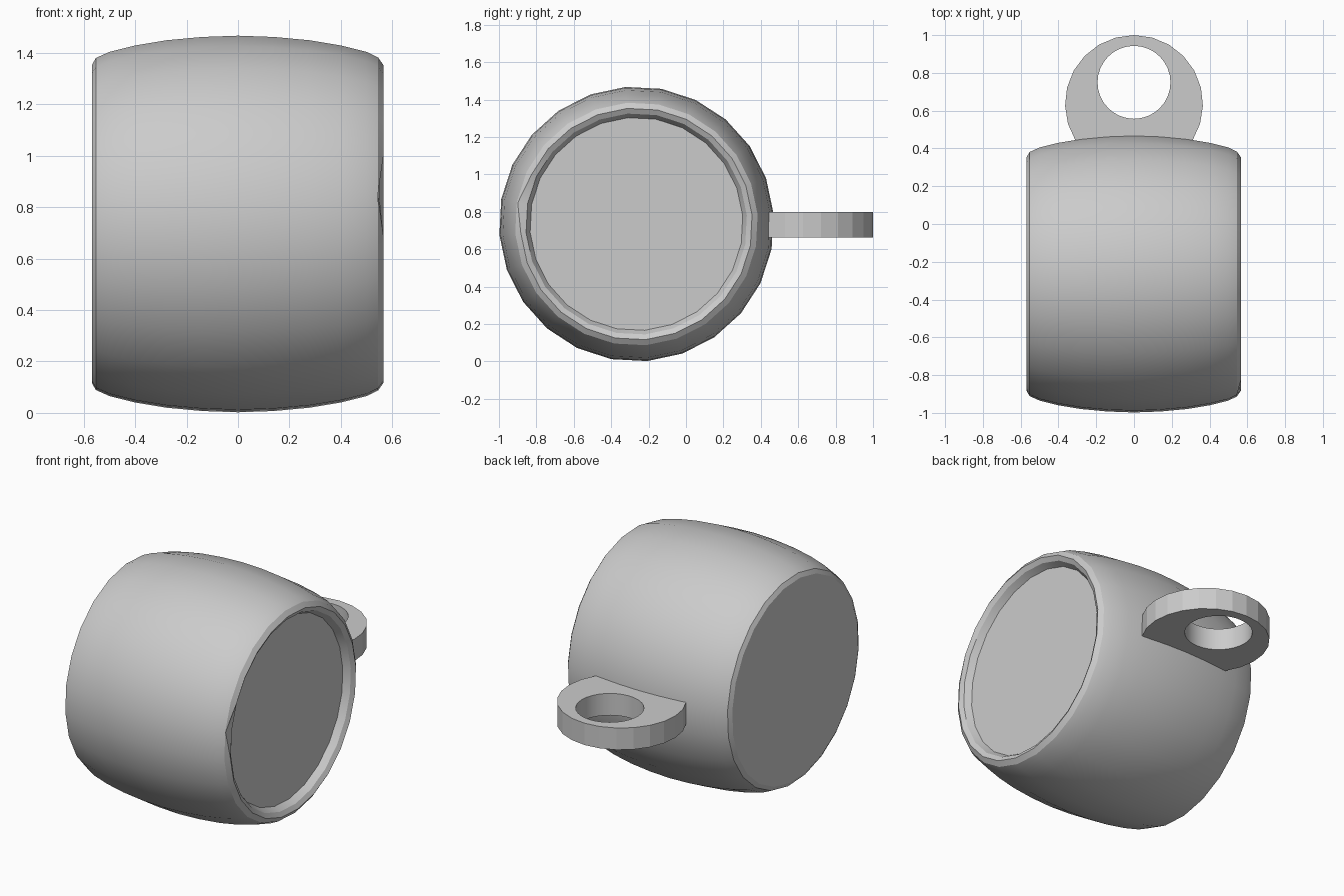
import bpy
import bmesh
from math import sin, cos, radians

cube = bpy.data.objects.get("Cube")
if cube:
    bpy.data.objects.remove(cube)

# Single material
grey = bpy.data.materials.new("plain_grey")
grey.use_nodes = True
color = (0.6, 0.6, 0.6, 1)
grey.diffuse_color = color
grey.node_tree.nodes["Principled BSDF"].inputs["Base Color"].default_value = color


def finish(name, bm, angle):
    """Turn a bmesh into a named object, smooth below the given angle."""
    bmesh.ops.recalc_face_normals(bm, faces=bm.faces)
    mesh = bpy.data.meshes.new(name)
    bm.to_mesh(mesh)
    bm.free()
    mesh.materials.append(grey)
    obj = bpy.data.objects.new(name, mesh)
    bpy.context.collection.objects.link(obj)
    mesh.shade_smooth()
    mesh.set_sharp_from_angle(angle=radians(angle))
    return obj


# Barrel-shaped cup lying along x: (x, radius) from closed base to recessed disc
SIDES = 24
CENTER_Y, CENTER_Z = -0.265, 0.735
profile = [(-0.568, 0.622), (-0.553, 0.648), (-0.5, 0.672), (-0.4, 0.697),
           (-0.28, 0.717), (-0.14, 0.73), (0, 0.735), (0.14, 0.73),
           (0.28, 0.717), (0.4, 0.697), (0.5, 0.672), (0.545, 0.65),
           (0.566, 0.62), (0.55, 0.592), (0.51, 0.57)]
RIM = 12
CHIP = 19  # rim corner that is broken away on the front side

bm = bmesh.new()
rings = []
for x, r in profile:
    ring = []
    for i in range(SIDES):
        a = radians(-4.5 + 360 / SIDES * i)
        ring.append(bm.verts.new((x, CENTER_Y + r * sin(a), CENTER_Z + r * cos(a))))
    rings.append(ring)
for lower, upper in zip(rings, rings[1:]):
    for i in range(SIDES):
        j = (i + 1) % SIDES
        bm.faces.new((lower[i], lower[j], upper[j], upper[i]))
bm.faces.new(rings[0])
bm.faces.new(rings[-1])
rings[RIM][CHIP].co.x -= 0.022
rings[RIM][CHIP].co.y -= 0.025
finish("cup_body", bm, 25)

# Flat ring handle: trimmed outer arc with an off-centre round hole
curve = bpy.data.curves.new("handle_outline", "CURVE")
curve.dimensions = "2D"
curve.fill_mode = "BOTH"
curve.extrude = 0.068


def add_arc(center_y, radius, start, sweep, count):
    spline = curve.splines.new("POLY")
    spline.points.add(count - 1)
    for i, point in enumerate(spline.points):
        a = radians(start + sweep * i)
        point.co = (radius * cos(a), center_y + radius * sin(a), 0, 1)
    spline.use_cyclic_u = True


add_arc(0.635, 0.365, -32, 244 / 16, 17)
add_arc(0.75, 0.193, 0, 360 / 32, 32)
outline = bpy.data.objects.new("handle_outline", curve)
bpy.context.collection.objects.link(outline)
bpy.context.view_layer.update()
depsgraph = bpy.context.evaluated_depsgraph_get()
flat = bpy.data.meshes.new_from_object(outline.evaluated_get(depsgraph))
bm = bmesh.new()
bm.from_mesh(flat)
bmesh.ops.remove_doubles(bm, verts=bm.verts, dist=0.0005)
bpy.data.objects.remove(outline)
bpy.data.meshes.remove(flat)
handle = finish("ring_handle", bm, 13)
handle.location.z = 0.73
